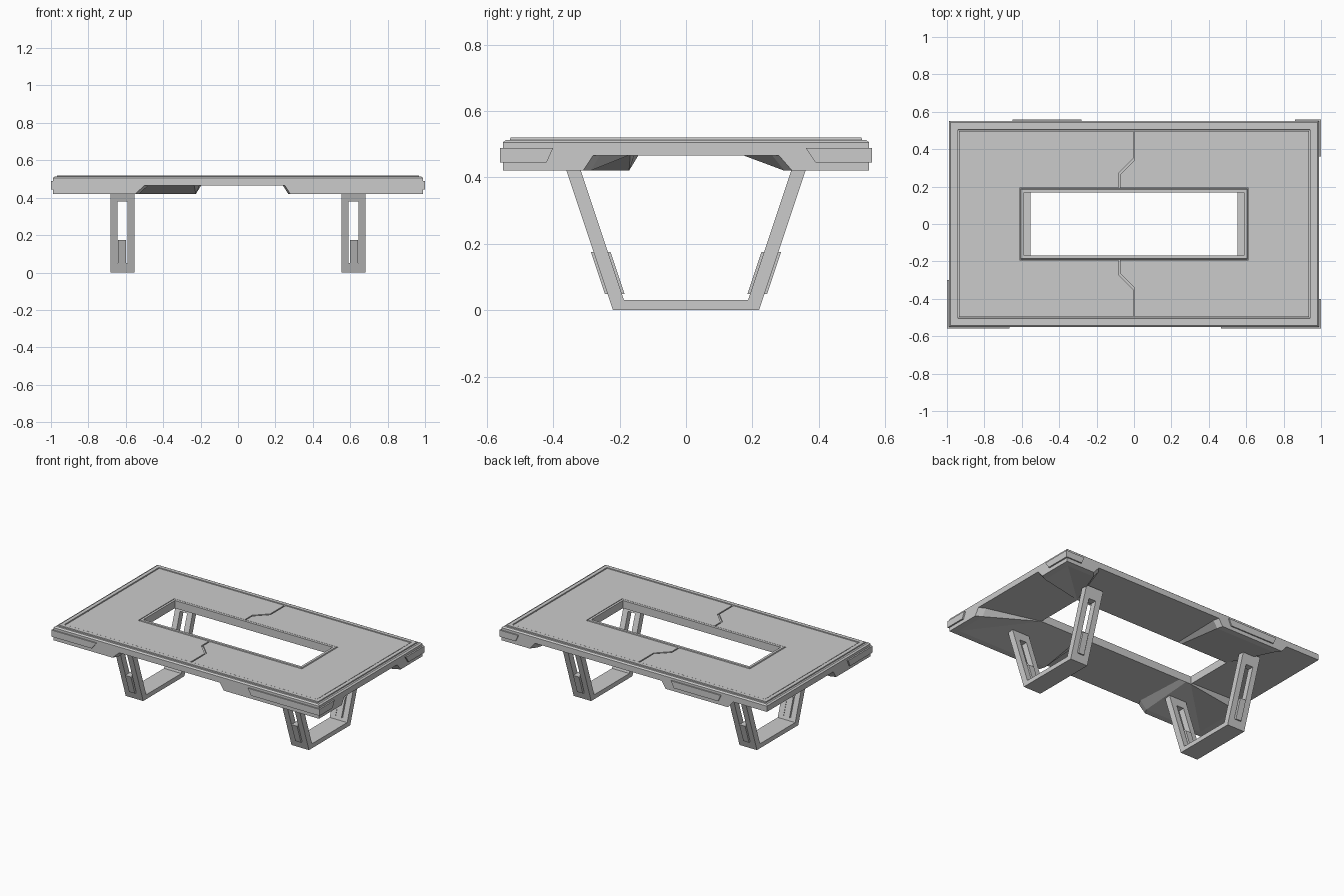
import bpy, bmesh

if "Cube" in bpy.data.objects:
    bpy.data.objects.remove(bpy.data.objects["Cube"])

HX, HY = 0.99, 0.552          # table half sizes
LOW, HIGH = 0.42, 0.466       # apron bottom / notch height


def finish(name, bm):
    bmesh.ops.remove_doubles(bm, verts=bm.verts, dist=1e-5)
    bmesh.ops.recalc_face_normals(bm, faces=bm.faces)
    me = bpy.data.meshes.new(name)
    bm.to_mesh(me)
    bm.free()
    ob = bpy.data.objects.new(name, me)
    bpy.context.collection.objects.link(ob)
    return ob


def prism(name, pts, axis, a, b):
    """Extrude a 2D outline along an axis from a to b."""
    put = {'x': lambda p, t: (t, p[0], p[1]),
           'y': lambda p, t: (p[0], t, p[1]),
           'z': lambda p, t: (p[0], p[1], t)}[axis]
    bm = bmesh.new()
    r0 = [bm.verts.new(put(p, a)) for p in pts]
    r1 = [bm.verts.new(put(p, b)) for p in pts]
    bm.faces.new(r0)
    bm.faces.new(r1)
    n = len(pts)
    for i in range(n):
        j = (i + 1) % n
        bm.faces.new((r0[i], r0[j], r1[j], r1[i]))
    return finish(name, bm)


# Tabletop frame: perimeter with stepped apron, swept through concentric loops
front = [(-HX, LOW), (-.55, LOW), (-.50, HIGH), (.25, HIGH), (.28, LOW)]
right = [(-HY, LOW), (-.31, LOW), (-.28, HIGH), (.28, HIGH), (.32, LOW)]
back = [(HX, LOW), (.78, LOW), (.74, HIGH), (-.205, HIGH), (-.235, LOW),
        (-.70, LOW), (-.74, HIGH)]
left = [(HY, HIGH), (-.155, HIGH), (-.185, LOW)]
rim = [(x, -HY, z) for x, z in front] + [(HX, y, z) for y, z in right]
rim += [(x, HY, z) for x, z in back] + [(-HX, y, z) for y, z in left]


def inset(d, z=None):
    return [(x * (HX - d) / HX, y * (HY - d) / HY, b if z is None else z)
            for x, y, b in rim]


def hole(hx, hy, z):
    return [(max(-hx, min(hx, x)), max(-hy, min(hy, y)), z) for x, y, b in rim]


loops = [inset(0), inset(0, .505), inset(.010, .513), inset(.022, .513),
         inset(.023, .52), inset(.048, .52), inset(.050, .508),
         hole(.608, .189, .508), hole(.604, .185, .52), hole(.588, .168, .52),
         hole(.588, .168, .468), inset(.04)]
bm = bmesh.new()
rings = [[bm.verts.new(p) for p in lp] for lp in loops]
n = len(rim)
for k, ring in enumerate(rings):
    nxt = rings[(k + 1) % len(rings)]
    for i in range(n):
        j = (i + 1) % n
        bm.faces.new((ring[i], ring[j], nxt[j], nxt[i]))
bmesh.ops.dissolve_degenerate(bm, dist=1e-5, edges=bm.edges)
finish("tabletop_frame", bm)

# Two surface panels meeting at a kinked seam
for name, s in (("right_panel", 1), ("left_panel", -1)):
    g = .004 * s
    seam = [(g, .498), (g, .345 - g), (-.08 + g, .265 - g), (-.08 + g, .192)]
    pts = seam + [(.611 * s, .192), (.611 * s, -.192)]
    pts += [(x, -y) for x, y in reversed(seam)]
    pts += [(.936 * s, -.498), (.936 * s, .498)]
    prism(name, pts, 'z', .506, .517)


# Raised edge plates with slanted ends
def plate(name, axis, base0, base1, top0, top1, side):
    pts = [(base0, .445), (base1, .445), (top1, .489), (top0, .489)]
    outer = 1.0 if axis == 'x' else .56
    prism(name, pts, axis, side * outer, side * (outer - .03))


plate("front_left_plate", 'y', -1, -.70, -1, -.665, -1)
plate("front_right_plate", 'y', .49, 1, .465, 1, -1)
plate("back_right_plate", 'y', .88, 1, .86, 1, 1)
plate("back_middle_plate", 'y', -.63, -.30, -.65, -.28, 1)
plate("right_front_plate", 'x', -.56, -.42, -.56, -.40, 1)
plate("right_back_plate", 'x', .39, .56, .36, .56, 1)
plate("left_front_plate", 'x', -.56, -.32, -.56, -.30, -1)


# Legs: slanted U frames with slotted uprights
def outer(z):
    return .22 + z / 3


def inner(z):
    return .177 + z / 3


def u_shape(top):
    half = [(outer(top), top), (inner(top), top), (inner(.03), .03)]
    return ([(outer(0), 0)] + half + [(-y, z) for y, z in reversed(half)]
            + [(-outer(0), 0)])


def bar(z0, z1, grow, s):
    return [(s * (outer(z0) + grow), z0), (s * (outer(z1) + grow), z1),
            (s * (inner(z1) - grow), z1), (s * (inner(z0) - grow), z0)]


for side, m in (("left", -1), ("right", 1)):
    prism(side + "_leg_outer_rail", u_shape(.45), 'x', m * .683, m * .645)
    prism(side + "_leg_inner_rail", u_shape(.45), 'x', m * .592, m * .553)
    prism(side + "_leg_foot", u_shape(.05), 'x', m * .645, m * .592)
    for end, s in (("front", -1), ("back", 1)):
        prism(f"{side}_{end}_leg_cap", bar(.38, .45, 0, s), 'x', m * .645, m * .592)
        prism(f"{side}_{end}_leg_insert", bar(.048, .175, .008, s), 'x',
              m * .641, m * .598)
